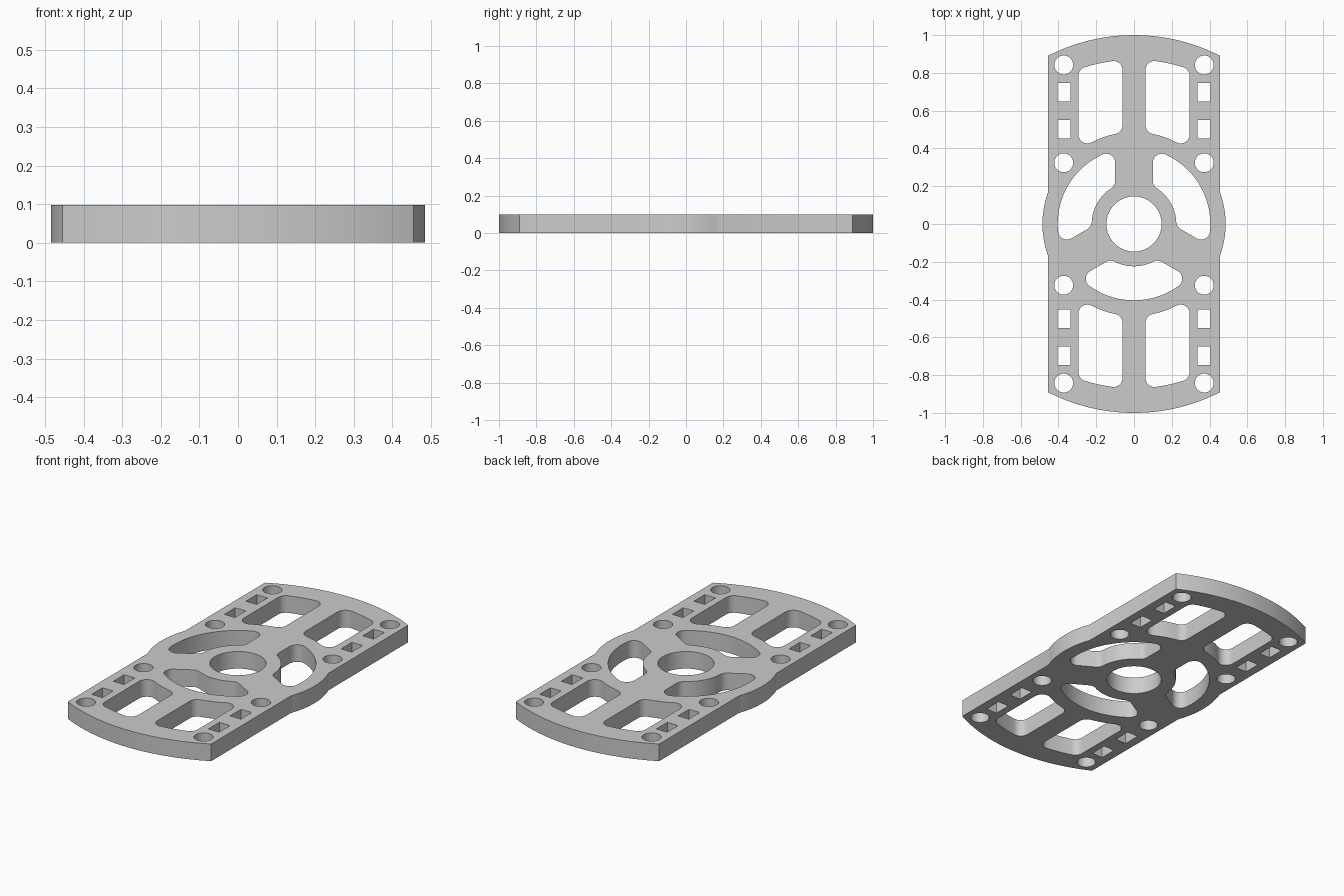
import bpy, bmesh
from math import sin, cos, asin, acos, atan2, pi, radians, hypot, sqrt

cube = bpy.data.objects.get("Cube")
if cube:
    bpy.data.objects.remove(cube, do_unlink=True)

THICK = 0.098
HALF_W = 0.454          # straight side of the plate
END_R, BULGE_R = 1.0, 0.485
FILLET = 0.047


def arc(r, a0, a1, n, c=(0, 0)):
    """Points along a circular arc, both ends included."""
    return [(c[0] + r * cos(a0 + (a1 - a0) * i / n),
             c[1] + r * sin(a0 + (a1 - a0) * i / n)) for i in range(n + 1)]


def circle(x, y, r, n):
    return arc(r, 0, 2 * pi, n, (x, y))[:-1]


def rect(x, y, w, h):
    return [(x + sx * w / 2, y + sy * h / 2)
            for sx, sy in ((-1, -1), (1, -1), (1, 1), (-1, 1))]


def rotate(pts, a):
    return [(x * cos(a) - y * sin(a), x * sin(a) + y * cos(a)) for x, y in pts]


def outline():
    """Plate with curved ends and a round bulge at the middle of each side."""
    b, e = acos(HALF_W / BULGE_R), acos(HALF_W / END_R)
    half = arc(BULGE_R, -b, b, 24) + arc(END_R, e, pi - e, 48)
    return half + rotate(half, pi)


def arc_slot(inner, outer, rib, f):
    """Rounded slot between two rings and two ribs, centred on +x."""
    def corner(r):
        a = radians(60) - asin((rib + f) / r)
        return a, (r * cos(a), r * sin(a))
    ao, co = corner(outer - f)
    ai, ci = corner(inner + f)
    side = radians(150)
    half = (arc(outer, 0, ao, 20) + arc(f, ao, side, 10, co)[1:]
            + arc(f, side, ai + pi, 10, ci) + arc(inner, ai, 0, 14)[1:])
    return half + [(x, -y) for x, y in half[-2:0:-1]]


def window(x0, x1, r0, r1, f):
    """Rounded window with straight sides and concentric curved ends."""
    def corner(x, r):
        y = sqrt(r * r - x * x)
        return atan2(y, x), (x, y)
    tr, c_tr = corner(x1 - f, r1 - f)
    tl, c_tl = corner(x0 + f, r1 - f)
    bl, c_bl = corner(x0 + f, r0 + f)
    br, c_br = corner(x1 - f, r0 + f)
    return (arc(f, 0, tr, 8, c_tr) + arc(r1, tr, tl, 8)[1:-1]
            + arc(f, tl, pi, 8, c_tl) + arc(f, pi, bl + pi, 8, c_bl)
            + arc(r0, bl, br, 8)[1:-1] + arc(f, br + pi, 2 * pi, 8, c_br))


# Loops: outer edge, centre bore and three slots around it
loops = [outline(), circle(0, 0, 0.146, 64)]
for k in range(3):
    loops.append(rotate(arc_slot(0.224, 0.404, 0.1, FILLET), radians(30 + 120 * k)))

# Windows, bolt holes and square holes, mirrored to all four quarters
quarter = [window(0.061, 0.294, 0.487, 0.87, FILLET)]
quarter += [circle(0.372, y, 0.05, 32) for y in (0.324, 0.842)]
quarter += [rect(0.37, y, 0.068, 0.098) for y in (0.502, 0.698)]
for sx in (1, -1):
    for sy in (1, -1):
        loops += [[(x * sx, y * sy) for x, y in pts] for pts in quarter]

# Filled, extruded profile
curve = bpy.data.curves.new("mounting_plate", "CURVE")
curve.dimensions = "2D"
curve.fill_mode = "BOTH"
curve.extrude = THICK / 2
for pts in loops:
    spline = curve.splines.new("POLY")
    spline.points.add(len(pts) - 1)
    for p, (x, y) in zip(spline.points, pts):
        p.co = (x, y, 0, 1)
    spline.use_cyclic_u = True

plate = bpy.data.objects.new("mounting_plate", curve)
bpy.context.collection.objects.link(plate)
bpy.ops.object.select_all(action="DESELECT")
plate.select_set(True)
bpy.context.view_layer.objects.active = plate
bpy.ops.object.convert(target="MESH")
plate = bpy.context.view_layer.objects.active

# Weld caps to walls and stand the plate on the ground
bm = bmesh.new()
bm.from_mesh(plate.data)
bmesh.ops.remove_doubles(bm, verts=bm.verts, dist=0.0001)
bmesh.ops.translate(bm, verts=bm.verts, vec=(0, 0, THICK / 2))
bmesh.ops.recalc_face_normals(bm, faces=bm.faces)
bm.to_mesh(plate.data)
bm.free()

# Single grey material
grey = bpy.data.materials.new("plain_grey")
grey.use_nodes = True
grey.diffuse_color = (0.6, 0.6, 0.6, 1)
grey.node_tree.nodes["Principled BSDF"].inputs["Base Color"].default_value = (0.6, 0.6, 0.6, 1)
plate.data.materials.clear()
plate.data.materials.append(grey)
bpy.ops.object.shade_smooth_by_angle(angle=radians(30))
